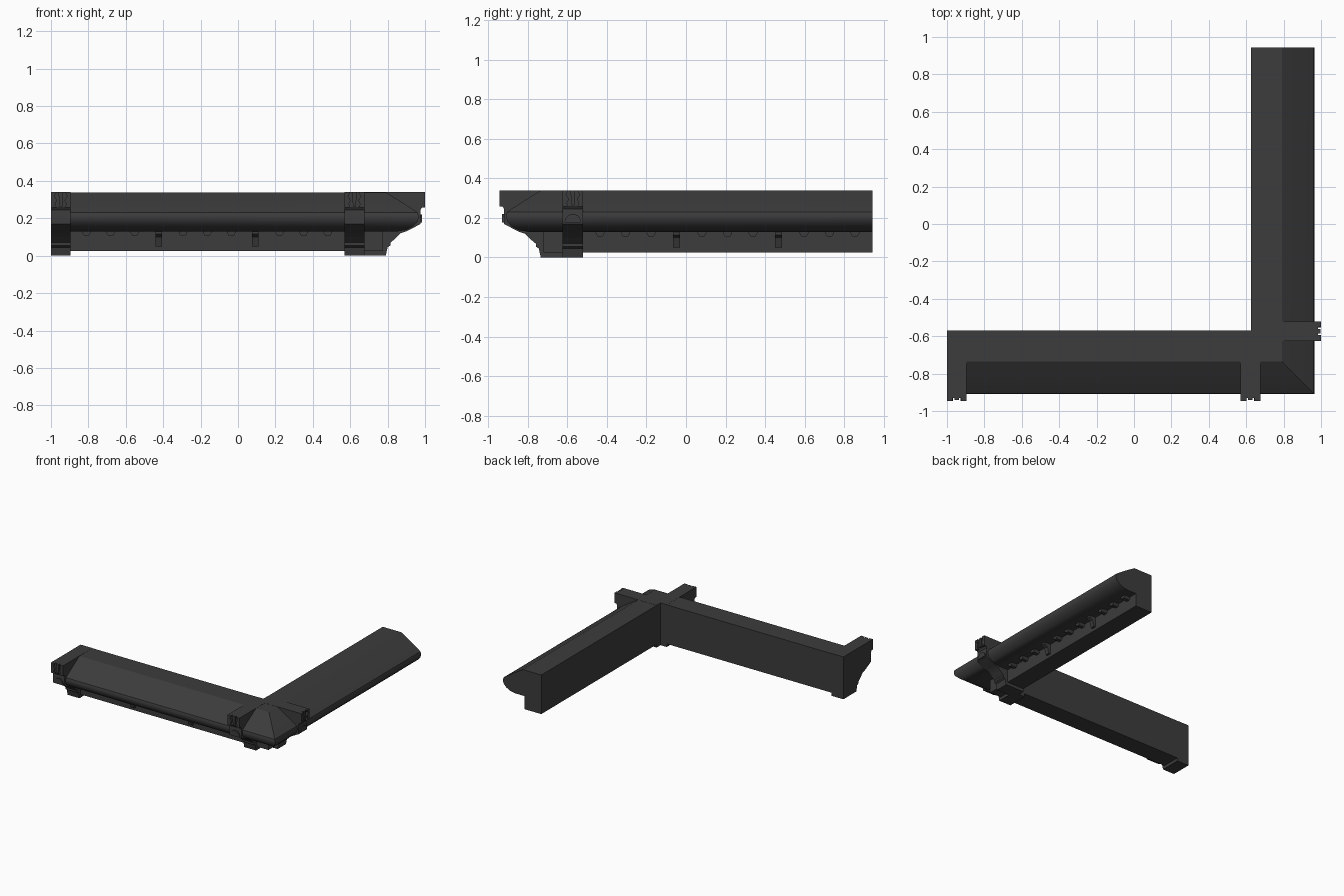
import bpy, bmesh, math

if "Cube" in bpy.data.objects:
    bpy.data.objects.remove(bpy.data.objects["Cube"], do_unlink=True)

stone = bpy.data.materials.new("dark grey stone")
stone.use_nodes = True
colour = (0.045, 0.045, 0.045, 1)
stone.diffuse_color = colour
stone.node_tree.nodes["Principled BSDF"].inputs["Base Color"].default_value = colour
stone.node_tree.nodes["Principled BSDF"].inputs["Roughness"].default_value = 0.8

BACK_Y, BACK_X = -0.57, 0.625      # inner wall planes of the two arms


def front(s, d, z):
    return (s, BACK_Y - d, z)


def side(s, d, z):
    return (BACK_X + d, s, z)


def loft(name, rings, smooth=30):
    """Skin closed rings of points and cap both ends."""
    bm = bmesh.new()
    loops = [[bm.verts.new(p) for p in ring] for ring in rings]
    n = len(loops[0])
    for a, b in zip(loops, loops[1:]):
        for i in range(n):
            j = (i + 1) % n
            bm.faces.new((a[i], a[j], b[j], b[i]))
    bm.faces.new(loops[0])
    bm.faces.new(loops[-1])
    bmesh.ops.recalc_face_normals(bm, faces=bm.faces)
    mesh = bpy.data.meshes.new(name)
    bm.to_mesh(mesh)
    bm.free()
    mesh.materials.append(stone)
    obj = bpy.data.objects.new(name, mesh)
    bpy.context.collection.objects.link(obj)
    bpy.ops.object.select_all(action='DESELECT')
    obj.select_set(True)
    bpy.context.view_layer.objects.active = obj
    bpy.ops.object.shade_smooth_by_angle(angle=math.radians(smooth))
    return obj


def across(name, place, s0, s1, profile):
    """Depth/height profile extruded along an arm."""
    return loft(name, [[place(s, d, z) for d, z in profile] for s in (s0, s1)])


def outward(name, place, d0, d1, outline):
    """Along/height outline extruded away from the wall."""
    return loft(name, [[place(s, d, z) for s, z in outline] for d in (d0, d1)])


# Cornice moulding, mitred at the corner
moulding = [(0, .025), (0, .339), (.165, .339), (.25, .287), (.31, .248),
            (.335, .23), (.34, .215), (.34, .2), (.333, .18), (.31, .156),
            (.275, .138), (.23, .13), (.15, .13), (.15, .025)]
loft("cornice_moulding", [
    [front(-.998, d, z) for d, z in moulding],
    [(BACK_X + d, BACK_Y - d, z) for d, z in moulding],
    [side(.945, d, z) for d, z in moulding]])

# Bracket profile: flat cap, throat, fascia, then a stepped console
console = [(0, 0), (0, .34), (.36, .34), (.36, .26), (.35, .245),
           (.352, .23), (.352, .17), (.275, .13), (.245, .12), (.22, .095),
           (.19, .07), (.19, .055), (.175, .045), (.165, .0)]
HALF = .0525


def bracket(name, place, c):
    across(name, place, c - HALF, c + HALF, console)
    # Carved scroll leaves on the cap
    for m, tag in ((-1, "a"), (1, "b")):
        leaf = [(HALF, .34), (.022, .34), (.034, .318), (.02, .295),
                (.03, .275), (.022, .258), (HALF, .258)]
        outward(name + "_leaf_" + tag, place, .35, .375,
                [(c + m * s, z) for s, z in leaf])
    # Centre rib and arched boss
    outward(name + "_rib", place, .35, .372,
            [(c - .012, .34), (c + .012, .34), (c + .008, .262), (c - .008, .262)])
    arch = [(c + .042 * math.cos(math.pi * i / 10),
             .178 + .042 * math.sin(math.pi * i / 10)) for i in range(11)]
    outward(name + "_arch", place, .34, .36, arch)


bracket("end_bracket", front, -.9475)
bracket("front_corner_bracket", front, .6225)
bracket("side_corner_bracket", side, -.5725)


# Dentil row: every fourth block is a long drop
def dentils(name, place, start):
    for i in range(11):
        c = start + i * .129
        if i % 4 == 3:
            shape = [(.14, .05), (.165, .05), (.18, .1), (.205, .115),
                     (.205, .135), (.14, .135)]
            across(name + "_drop", place, c - .017, c + .017, shape)
        else:
            outline = [(c - .022, .135), (c - .022, .122), (c - .013, .107),
                       (c + .013, .107), (c + .022, .122), (c + .022, .135)]
            outward(name + "_block", place, .14, .2, outline)


dentils("front_dentil", front, -.81)
dentils("side_dentil", side, -.435)
